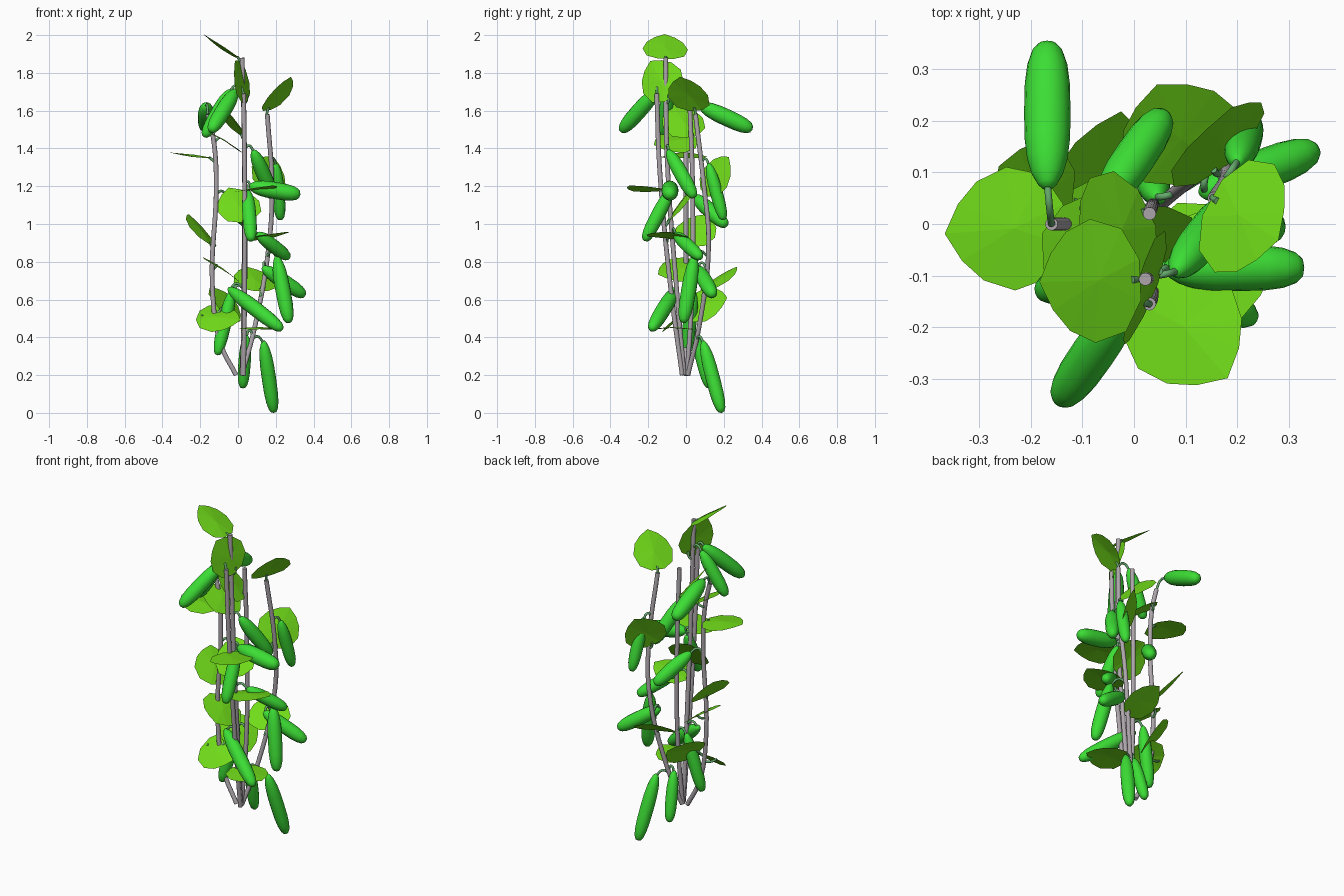
import bpy, bmesh, math
from mathutils import Vector, Matrix

if "Cube" in bpy.data.objects:
    bpy.data.objects.remove(bpy.data.objects["Cube"])

V = Vector


def material(name, rgb):
    m = bpy.data.materials.new(name)
    m.diffuse_color = (*rgb, 1)
    m.use_nodes = True
    m.node_tree.nodes["Principled BSDF"].inputs["Base Color"].default_value = m.diffuse_color
    return m


FRUIT = material("fruit green", (0.045, 0.73, 0.035))
LEAF = material("leaf green", (0.165, 0.72, 0.01))
STEM = material("stem grey", (0.42, 0.385, 0.41))
STALK = material("stalk green", (0.13, 0.40, 0.15))


def tubes(name, paths, radius, mat):
    """Round smooth tubes through lists of points, as one mesh object."""
    cu = bpy.data.curves.new(name, 'CURVE')
    cu.dimensions = '3D'
    cu.bevel_depth = radius
    cu.bevel_resolution = 6
    cu.resolution_u = 6
    cu.use_fill_caps = True
    for pts in paths:
        sp = cu.splines.new('BEZIER')
        sp.bezier_points.add(len(pts) - 1)
        for bp, p in zip(sp.bezier_points, pts):
            bp.co = p
            bp.handle_left_type = bp.handle_right_type = 'AUTO'
    ob = bpy.data.objects.new(name, cu)
    bpy.context.collection.objects.link(ob)
    cu.materials.append(mat)
    bpy.ops.object.select_all(action='DESELECT')
    ob.select_set(True)
    bpy.context.view_layer.objects.active = ob
    bpy.ops.object.convert(target='MESH')
    # weld the caps and turn all faces outward
    me = bpy.context.object.data
    bm = bmesh.new()
    bm.from_mesh(me)
    bmesh.ops.remove_doubles(bm, verts=bm.verts, dist=1e-5)
    bmesh.ops.recalc_face_normals(bm, faces=bm.faces)
    bm.to_mesh(me)
    bm.free()
    bpy.ops.object.shade_smooth_by_angle(angle=math.radians(60))


def mesh_object(name, bm, mat, smooth):
    me = bpy.data.meshes.new(name)
    for f in bm.faces:
        f.smooth = smooth
    bm.to_mesh(me)
    bm.free()
    me.materials.append(mat)
    bpy.context.collection.objects.link(bpy.data.objects.new(name, me))


# Five climbing stems
stems = [
    [(-0.01, 0, .2), (-.09, 0, .36), (-.135, 0, .65), (-.115, 0, 1.23), (-.13, 0, 1.45), (-.16, 0, 1.58)],
    [(.02, .01, .2), (.09, .07, .46), (.165, .12, .9), (.18, .095, 1.2), (.155, .05, 1.58)],
    [(.025, -.01, .2), (.03, -.045, .6), (.035, -.1, 1.35), (.022, -.107, 1.88)],
    [(.03, -.02, .2), (.035, -.08, .65), (.035, -.14, 1.3), (.03, -.155, 1.69)],
    [(.02, .005, .2), (.035, .03, .6), (.035, .035, 1.2), (.03, .02, 1.63)],
]
tubes("climbing_stems", stems, .0125, STEM)


def stem_point(p, drop=0.0):
    """Nearest stem position at the height of p (plus an offset)."""
    best = None
    for st in stems:
        z = min(max(p.z + drop, .22), st[-1][2])
        for a, b in zip(st, st[1:]):
            if a[2] <= z <= b[2]:
                q = V(a).lerp(V(b), (z - a[2]) / (b[2] - a[2]))
                if best is None or (q - p).length < (best - p).length:
                    best = q
    return best


stalks = []

# Cucumbers: neck end, blossom end, radius
cucumbers = [
    ((.135, .09, .38), (.19, .19, .00), .038),
    ((.045, .05, .41), (.025, .125, .13), .033),
    ((-.03, .04, .65), (-.11, 0, .305), .036),
    ((-.05, -.05, .66), (.235, -.185, .44), .040),
    ((.205, .045, .83), (.27, -.015, .475), .040),
    ((.13, .06, .77), (.355, .145, .62), .040),
    ((.10, -.06, .95), (.27, .08, .82), .036),
    ((.05, -.08, 1.18), (.07, -.22, .91), .037),
    ((-.01, -.15, 1.71), (-.145, -.345, 1.49), .042),
    ((-.168, .07, 1.63), (-.168, .352, 1.50), .045),
    ((.08, -.095, 1.39), (.19, .045, 1.14), .039),
    ((.20, .12, 1.32), (.225, .20, 1.02), .034),
    ((-.06, .04, 1.15), (.06, .215, .99), .040),
    ((.06, -.085, 1.20), (.33, -.085, 1.155), .045),
    ((-.04, -.09, 1.71), (-.18, -.13, 1.46), .037),
]
PROFILE = [(0, .22), (.03, .42), (.10, .68), (.2, .87), (.34, .98), (.52, 1),
           (.72, .97), (.85, .86), (.94, .66), (.985, .4)]


def cucumber(i, a, b, r):
    a, b = V(a), V(b)
    axis = b - a
    rot = axis.to_track_quat('Z', 'Y')
    bm = bmesh.new()
    n = 16
    rings = [[bm.verts.new(a + rot @ V((r * k * math.cos(j * math.tau / n),
                                        r * k * math.sin(j * math.tau / n),
                                        t * axis.length))) for j in range(n)]
             for t, k in PROFILE]
    for p, q in zip(rings, rings[1:]):
        for j in range(n):
            bm.faces.new((p[j], p[(j + 1) % n], q[(j + 1) % n], q[j]))
    tip = bm.verts.new(b)
    for j in range(n):
        bm.faces.new((rings[-1][j], rings[-1][(j + 1) % n], tip))
    bm.faces.new(rings[0][::-1])
    mesh_object(f"cucumber_{i:02d}", bm, FRUIT, True)
    # arched fruit stalk
    s = stem_point(a)
    mid = (s + a) / 2 + V((0, 0, .025))
    stalks.append([s, mid, a + axis * .03])


for i, c in enumerate(cucumbers):
    cucumber(i, *c)

# Leaves: centre, upper face normal
leaves = [
    ((-.085, -.11, 1.94), (.55, .05, .83)),
    ((.02, -.135, 1.765), (.92, -.33, .16)),
    ((.215, .01, 1.69), (-.65, .32, .62)),
    ((-.035, -.02, 1.55), (.75, .2, .65)),
    ((-.07, -.06, 1.44), (.5, 0, .85)),
    ((-.25, -.01, 1.365), (.12, 0, 1)),
    ((.105, -.21, 1.19), (-.12, .05, 1)),
    ((.17, .16, 1.26), (.65, -.7, .35)),
    ((0, -.03, 1.105), (.12, -.75, .6)),
    ((-.20, .055, .97), (.68, -.2, .65)),
    ((.155, -.09, .94), (-.15, .1, 1)),
    ((-.08, -.04, .76), (.55, -.02, .83)),
    ((.085, .18, .71), (.2, -.5, .83)),
    ((-.06, .11, .58), (.65, -.38, .6)),
    ((-.10, -.04, .505), (-.05, -.6, .8)),
    ((.13, -.08, .45), (0, 0, 1)),
]
HALF = [(0, .04), (.035, .1), (.105, .12), (.165, .096), (.205, .055)]
OUTLINE = HALF + [(.235, 0)] + [(x, -y) for x, y in reversed(HALF)]


def leaf(i, c, nrm):
    c, nrm = V(c), V(nrm).normalized()
    d = c - stem_point(c, -.05)
    d = (d - nrm * d.dot(nrm)).normalized()
    base = c - d * .117
    m = Matrix((d, nrm.cross(d), nrm)).transposed()
    bm = bmesh.new()
    # raised midrib with gently drooping rim
    rim = [bm.verts.new(base + m @ V((x, y, -.6 * y * y))) for x, y in OUTLINE]
    hub = bm.verts.new(base + m @ V((.1, 0, .004)))
    for j in range(len(rim)):
        bm.faces.new((hub, rim[j - 1], rim[j]))
    bm.normal_update()
    bmesh.ops.reverse_faces(bm, faces=[f for f in bm.faces if f.normal.dot(nrm) < 0])
    mesh_object(f"leaf_{i:02d}", bm, LEAF, False)
    # leaf stalk
    s = stem_point(base, -.03)
    stalks.append([s, (s + base) / 2 + V((0, 0, -.005)), base + d * .02])


for i, l in enumerate(leaves):
    leaf(i, *l)

tubes("fruit_and_leaf_stalks", stalks, .0068, STALK)
